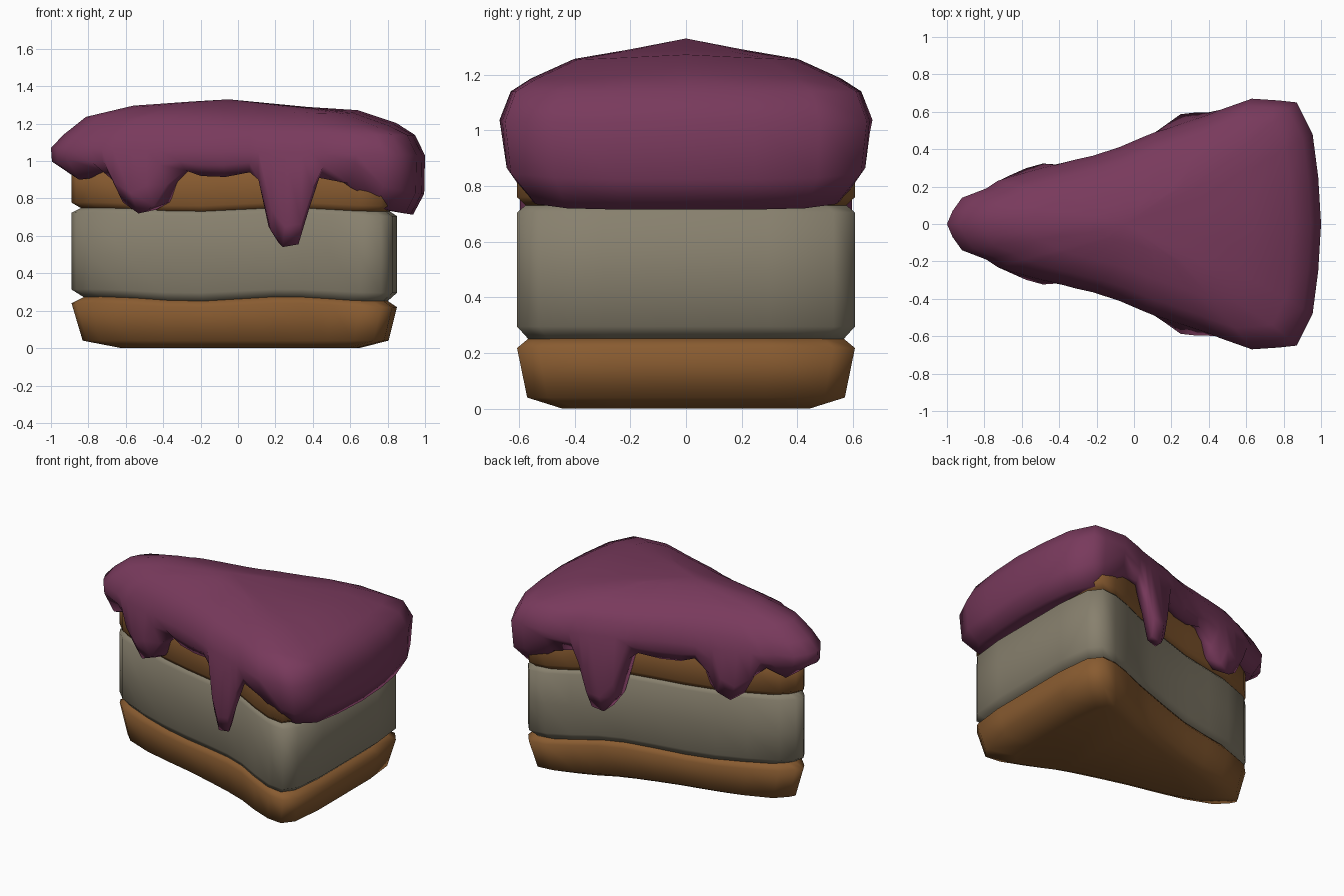
import bpy, bmesh, math

if "Cube" in bpy.data.objects:
    bpy.data.objects.remove(bpy.data.objects["Cube"])

CX = 0.1  # x position the rings shrink towards


def material(name, rgb):
    m = bpy.data.materials.new(name)
    m.diffuse_color = (*rgb, 1)
    m.use_nodes = True
    m.node_tree.nodes["Principled BSDF"].inputs["Base Color"].default_value = m.diffuse_color
    return m


def full_loop(half):
    # Half outline from tip to back centre, mirrored across y = 0
    return half + [(p[0], -p[1], *p[2:]) for p in half[-2:0:-1]]


def loft(name, rings, mat, top=None):
    bm = bmesh.new()
    vr = [[bm.verts.new(p) for p in ring] for ring in rings]
    n = len(vr[0])
    for a, b in zip(vr, vr[1:]):
        for i in range(n):
            j = (i + 1) % n
            bm.faces.new((a[i], a[j], b[j], b[i]))
    bm.faces.new(vr[0])
    if top:
        t = bm.verts.new(top)
        for i in range(n):
            bm.faces.new((vr[-1][i], vr[-1][(i + 1) % n], t))
    else:
        bm.faces.new(vr[-1])
    bmesh.ops.recalc_face_normals(bm, faces=bm.faces[:])
    me = bpy.data.meshes.new(name)
    bm.to_mesh(me)
    bm.free()
    ob = bpy.data.objects.new(name, me)
    bpy.context.collection.objects.link(ob)
    me.materials.append(mat)
    bpy.ops.object.select_all(action='DESELECT')
    ob.select_set(True)
    bpy.context.view_layer.objects.active = ob
    bpy.ops.object.shade_smooth_by_angle(angle=math.radians(88))
    return ob


sponge = material("sponge", (0.25, 0.106, 0.03))
cream = material("cream", (0.245, 0.217, 0.155))
icing = material("icing", (0.19, 0.042, 0.108))

# Cake layers: one wedge outline, swept through (scale, height, waviness)
outline = full_loop([(-0.89, 0), (-0.865, 0.045), (-0.79, 0.12), (-0.6, 0.195), (-0.4, 0.245),
                     (-0.2, 0.29), (0.0, 0.345), (0.2, 0.405), (0.35, 0.46), (0.5, 0.535),
                     (0.65, 0.595), (0.765, 0.607), (0.825, 0.53), (0.85, 0.3), (0.85, 0)])


def layer(name, profile, mat):
    rings = [[(CX + (x - CX) * s, y * s, z + w * math.sin(6 * x)) for x, y in outline]
             for s, z, w in profile]
    loft(name, rings, mat)


layer("bottom_sponge", [(0.73, 0.0, 0), (0.94, 0.04, 0), (1.0, 0.23, 0.012), (0.93, 0.265, 0.012)], sponge)
layer("cream_filling", [(0.93, 0.26, 0.012), (1.0, 0.305, 0.01), (1.0, 0.5, 0), (1.0, 0.715, 0.01),
                        (0.94, 0.745, 0.01)], cream)
layer("top_sponge", [(0.94, 0.735, 0.01), (1.0, 0.77, 0.01), (1.0, 0.95, 0), (0.9, 1.0, 0)], sponge)

# Icing stations: x, outer y, lower edge height, lower edge y
stations = full_loop([
    (-1.0, 0, 0.95, 0), (-0.97, 0.07, 0.93, 0.07), (-0.92, 0.14, 0.90, 0.14),
    (-0.79, 0.19, 0.95, 0.18), (-0.73, 0.23, 0.90, 0.23), (-0.67, 0.25, 0.78, 0.26),
    (-0.58, 0.275, 0.72, 0.30), (-0.49, 0.30, 0.76, 0.325), (-0.42, 0.315, 0.87, 0.32),
    (-0.31, 0.345, 0.95, 0.33), (-0.22, 0.365, 0.92, 0.36), (-0.08, 0.41, 0.915, 0.40),
    (0.06, 0.47, 0.94, 0.46), (0.11, 0.49, 0.90, 0.49), (0.18, 0.51, 0.63, 0.54),
    (0.25, 0.535, 0.54, 0.59), (0.34, 0.565, 0.555, 0.60), (0.40, 0.585, 0.74, 0.60),
    (0.46, 0.61, 0.91, 0.59), (0.63, 0.67, 0.88, 0.645), (0.78, 0.66, 0.755, 0.61),
    (0.87, 0.65, 0.735, 0.58), (0.955, 0.48, 0.72, 0.46), (0.985, 0.25, 0.715, 0.25),
    (1.0, 0, 0.715, 0)])


def icing_ring(s, height, blend=0.0):
    # blend mixes the outer edge (0) towards the lower edge (1)
    ring = []
    for x, y, zb, yl in stations:
        yo = abs(y)
        yy = yl if blend == 1 else (max(yl, yo * (1 - blend) + abs(yl) * blend) if blend else yo)
        px, py = CX + (x - CX) * s, math.copysign(abs(yy), y) * s
        ring.append((px, py, height(px, abs(py), zb)))
    return ring


loft("icing", [
    icing_ring(0.70, lambda x, y, b: 0.98),
    icing_ring(0.79, lambda x, y, b: b + 0.02, 1),
    icing_ring(0.93, lambda x, y, b: b, 1),
    icing_ring(0.995, lambda x, y, b: b + 0.07 * (1.05 - b) / 0.15 if b > 0.9 else b + 0.11, 0.25),
    icing_ring(1.0, lambda x, y, b: 1.05 - 0.02 * x),
    icing_ring(0.94, lambda x, y, b: 1.14),
    icing_ring(0.83, lambda x, y, b: 1.22 - 0.02 * x - 0.04 * y),
    icing_ring(0.6, lambda x, y, b: 1.285 - 0.02 * x - 0.05 * y),
    icing_ring(0.3, lambda x, y, b: 1.308 - 0.05 * x - 0.02 * y),
], icing, top=(-0.05, 0, 1.33))
